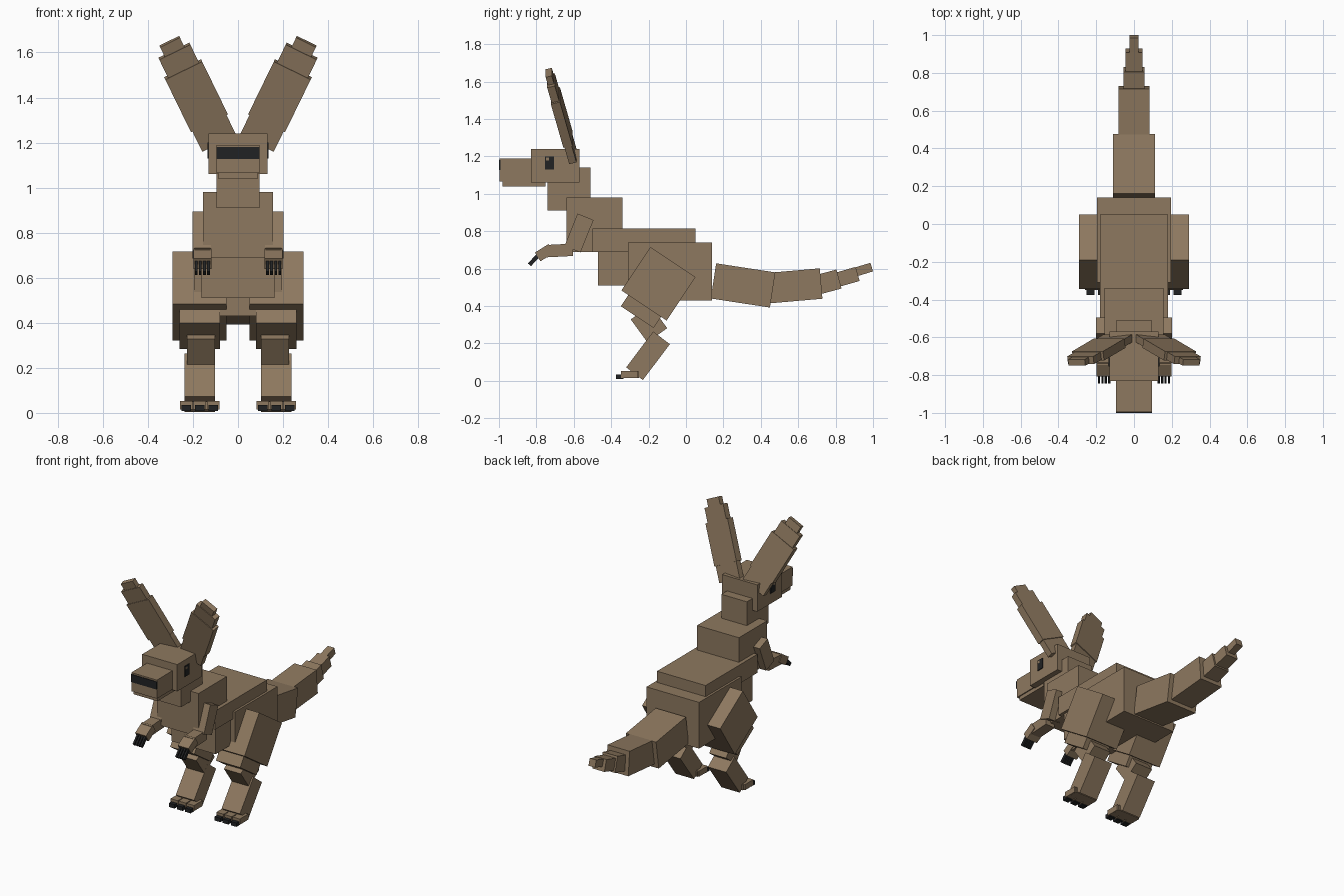
import bpy
from math import radians
from mathutils import Matrix, Vector

cube = bpy.data.objects.get("Cube")
if cube:
    bpy.data.objects.remove(cube, do_unlink=True)


def material(name, rgb):
    m = bpy.data.materials.new(name)
    m.use_nodes = True
    m.diffuse_color = (*rgb, 1)
    m.node_tree.nodes["Principled BSDF"].inputs["Base Color"].default_value = (*rgb, 1)
    return m


BROWN = material("brown_fur", (0.27, 0.19, 0.115))
BLACK = material("black_claw", (0.015, 0.016, 0.017))


def place(name, matrix, size, mat):
    bpy.ops.mesh.primitive_cube_add(size=1)
    ob = bpy.context.object
    ob.name = name
    ob.matrix_world = matrix @ Matrix.Diagonal((*size, 1))
    ob.data.materials.append(mat)
    return ob


def box(name, center, size, tilt=0, mat=BROWN):
    """Box of size (width, length, height), tilted about the x axis."""
    rot = Matrix.Rotation(radians(tilt), 4, 'X')
    return place(name, Matrix.Translation(center) @ rot, size, mat)


def span(name, half, y0, y1, z0, z1, mat=BROWN):
    """Upright central box given by its limits."""
    return box(name, (0, (y0 + y1) / 2, (z0 + z1) / 2), (half * 2, y1 - y0, z1 - z0), 0, mat)


# Head
span("head", 0.13, -0.83, -0.57, 1.06, 1.24)
span("snout", 0.095, -0.996, -0.75, 1.065, 1.19)
span("lower_jaw", 0.088, -0.98, -0.75, 1.04, 1.07)
span("nose", 0.096, -1.0, -0.992, 1.128, 1.18, BLACK)

# Torso
span("neck", 0.095, -0.74, -0.51, 0.91, 1.14)
span("chest", 0.155, -0.64, -0.34, 0.69, 0.98)
span("back", 0.18, -0.50, 0.05, 0.69, 0.815)
span("belly", 0.163, -0.47, -0.2, 0.51, 0.70)
span("rump", 0.195, -0.31, 0.14, 0.43, 0.74)

# Tail: y, z, width, length, height, tilt
for i, (y, z, w, l, h, t) in enumerate([
        (0.305, 0.51, 0.224, 0.32, 0.19, -8.7),
        (0.583, 0.508, 0.164, 0.28, 0.163, 5),
        (0.765, 0.53, 0.11, 0.11, 0.105, 15),
        (0.86, 0.555, 0.088, 0.12, 0.078, 16),
        (0.95, 0.595, 0.048, 0.09, 0.048, 17)]):
    box(f"tail_segment_{i + 1}", (0, y, z), (w, l, h), t)

for side, s in (("left", 1), ("right", -1)):
    # Eye
    box(side + "_eye", (s * 0.131, -0.73, 1.165), (0.009, 0.048, 0.07), 0, BLACK)
    box(side + "_eye_glint", (s * 0.132, -0.741, 1.185), (0.009, 0.016, 0.016))

    # Ear: stacked slabs leaning outward and forward
    frame = (Matrix.Translation((s * 0.085, -0.605, 1.2))
             @ Matrix.Rotation(s * radians(26), 4, 'Y')
             @ Matrix.Rotation(radians(14.5), 4, 'X'))
    for part, a, b, w, d in (("base", 0, 0.12, 0.168, 0.04),
                             ("blade", 0.105, 0.373, 0.182, 0.05),
                             ("upper", 0.36, 0.466, 0.153, 0.042),
                             ("tip", 0.45, 0.515, 0.098, 0.034)):
        place(f"{side}_ear_{part}", frame @ Matrix.Translation((0, 0, (a + b) / 2)),
              (w, d, b - a), BROWN)

    # Arm
    box(side + "_upper_arm", (s * 0.16, -0.572, 0.79), (0.082, 0.187, 0.092), 68)
    box(side + "_forearm", (s * 0.158, -0.675, 0.697), (0.07, 0.14, 0.066), 3)
    box(side + "_hand", (s * 0.158, -0.757, 0.685), (0.08, 0.085, 0.055), 32)
    for i in range(4):
        box(f"{side}_finger_claw_{i + 1}", (s * (0.131 + i * 0.018), -0.805, 0.655),
            (0.012, 0.095, 0.022), 47, BLACK)

    # Leg
    box(side + "_thigh", (s * 0.17, -0.147, 0.519), (0.24, 0.29, 0.28), -33.7)
    box(side + "_knee", (s * 0.17, -0.225, 0.395), (0.18, 0.21, 0.13), -33.7)
    box(side + "_upper_shin", (s * 0.165, -0.198, 0.305), (0.125, 0.13, 0.152), 36)
    box(side + "_lower_shin", (s * 0.17, -0.203, 0.134), (0.136, 0.24, 0.112), 53)

    # Foot
    box(side + "_foot", (s * 0.17, -0.28, 0.032), (0.155, 0.06, 0.035))
    for i in (-1, 0, 1):
        x = s * 0.17 + i * 0.06
        box(f"{side}_toe_{i + 2}", (x, -0.303, 0.034), (0.054, 0.09, 0.038))
        box(f"{side}_toe_claw_{i + 2}", (x, -0.355, 0.022), (0.042, 0.04, 0.026), 0, BLACK)
